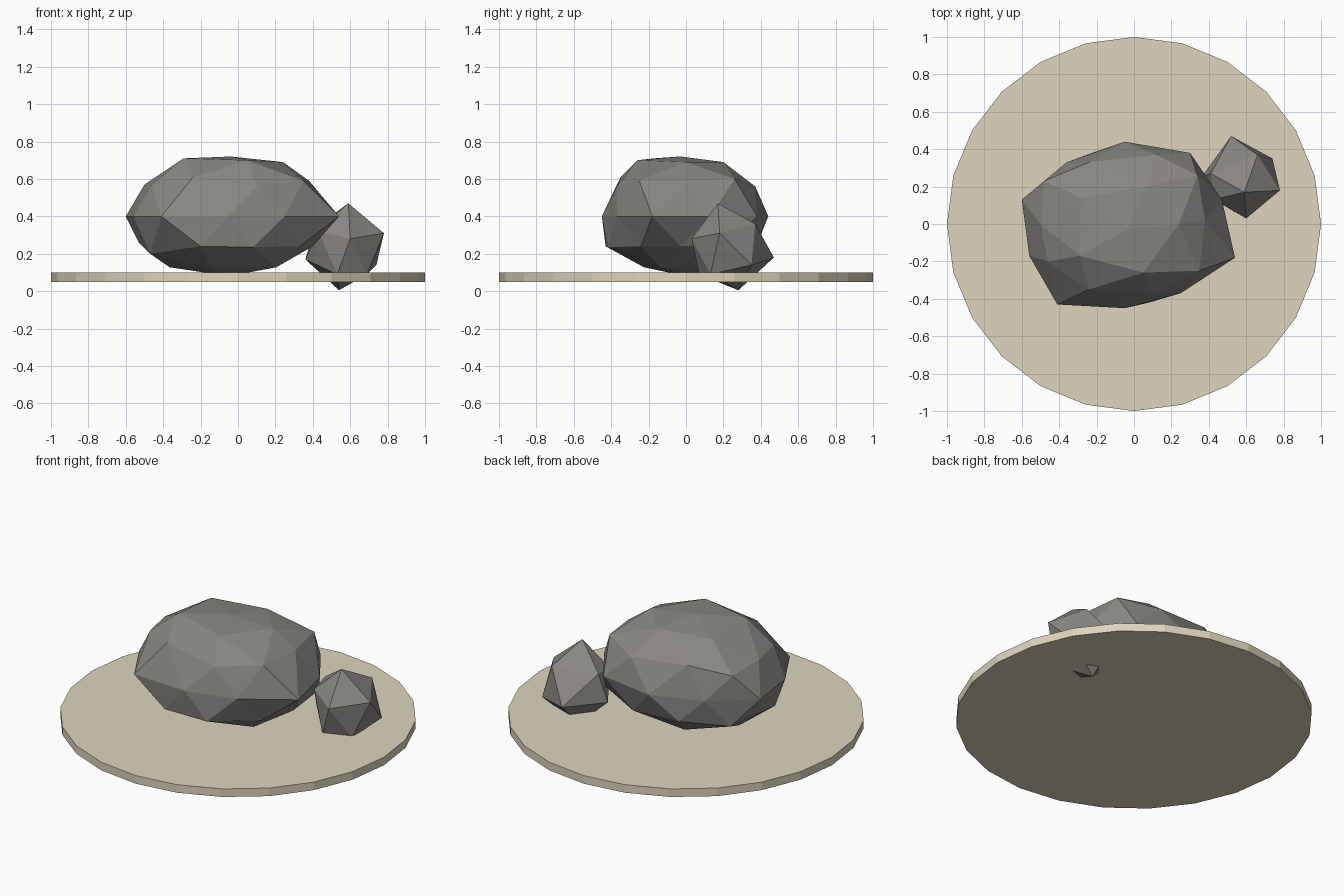
import bpy
import bmesh
from mathutils import Vector

old = bpy.data.objects.get("Cube")
if old:
    bpy.data.objects.remove(old, do_unlink=True)


def make_material(name, rgb):
    mat = bpy.data.materials.new(name)
    mat.use_nodes = True
    mat.diffuse_color = (*rgb, 1)
    mat.node_tree.nodes["Principled BSDF"].inputs["Base Color"].default_value = (*rgb, 1)
    return mat


def add_object(name, bm, material):
    bmesh.ops.recalc_face_normals(bm, faces=bm.faces)
    mesh = bpy.data.meshes.new(name)
    bm.to_mesh(mesh)
    bm.free()
    mesh.materials.append(material)
    obj = bpy.data.objects.new(name, mesh)
    bpy.context.collection.objects.link(obj)
    return obj


def add_rock(name, detail, center, size, corners, material):
    """Stretch an icosphere, then pull its nearest free corner to each given point."""
    bm = bmesh.new()
    bmesh.ops.create_icosphere(bm, subdivisions=detail, radius=1)
    center, size = Vector(center), Vector(size)
    for v in bm.verts:
        v.co = center + v.co * size
    free = list(bm.verts)
    for point in map(Vector, corners):
        nearest = min(free, key=lambda v: (v.co - point).length)
        nearest.co = point
        free.remove(nearest)
    return add_object(name, bm, material)


sand = make_material("pale sand", (0.72, 0.66, 0.51))
stone = make_material("grey stone", (0.25, 0.24, 0.225))

# Round ground slab
bm = bmesh.new()
bmesh.ops.create_cone(bm, cap_ends=True, segments=24, radius1=1, radius2=1, depth=0.05)
bmesh.ops.translate(bm, verts=bm.verts, vec=(0, 0, 0.075))
add_object("ground_slab", bm, sand)

# Large boulder: waist corners, then crown, shoulders and underside
mid = 0.4
waist = [(0.54, -0.18), (0.47, 0.13), (0.25, -0.37), (0.3, 0.38), (-0.05, -0.45),
         (-0.05, 0.44), (-0.41, -0.43), (-0.36, 0.33), (-0.56, -0.17), (-0.6, 0.13)]
crown = [(-0.04, -0.03, 0.72), (-0.29, -0.17, 0.71), (0.05, -0.26, 0.7),
         (0.24, 0, 0.69), (0.06, 0.2, 0.69), (-0.28, 0.14, 0.69)]
shoulders = [(-0.46, -0.2, 0.57), (-0.48, 0.23, 0.55), (0.1, -0.37, 0.56),
             (0.12, 0.37, 0.56), (0.38, 0.02, 0.59), (0.35, -0.25, 0.59),
             (0.34, 0.26, 0.6), (-0.24, -0.35, 0.61), (-0.24, 0.33, 0.59), (-0.5, 0, 0.57)]
underside = [(-0.2, -0.43, 0.24), (0.08, -0.42, 0.235), (0.33, -0.24, 0.24),
             (-0.47, -0.2, 0.2), (0.4, -0.03, 0.24), (-0.53, 0, 0.26)]
add_rock("large_boulder", 2, (-0.05, 0, mid), (0.6, 0.45, 0.32),
         [(x, y, mid) for x, y in waist] + crown + shoulders + underside, stone)

# Small boulder leaning against it, its tip poking through the slab
add_rock("small_boulder", 1, (0.57, 0.24, 0.235), (0.23, 0.23, 0.235), [
    (0.59, 0.17, 0.47), (0.54, 0.28, 0.005), (0.78, 0.18, 0.31), (0.6, 0.03, 0.28),
    (0.74, 0.35, 0.14), (0.52, 0.47, 0.18), (0.66, 0.37, 0.36), (0.41, 0.27, 0.34),
    (0.43, 0.13, 0.32), (0.69, 0.13, 0.09), (0.53, 0.07, 0.09), (0.36, 0.25, 0.17),
], stone)
